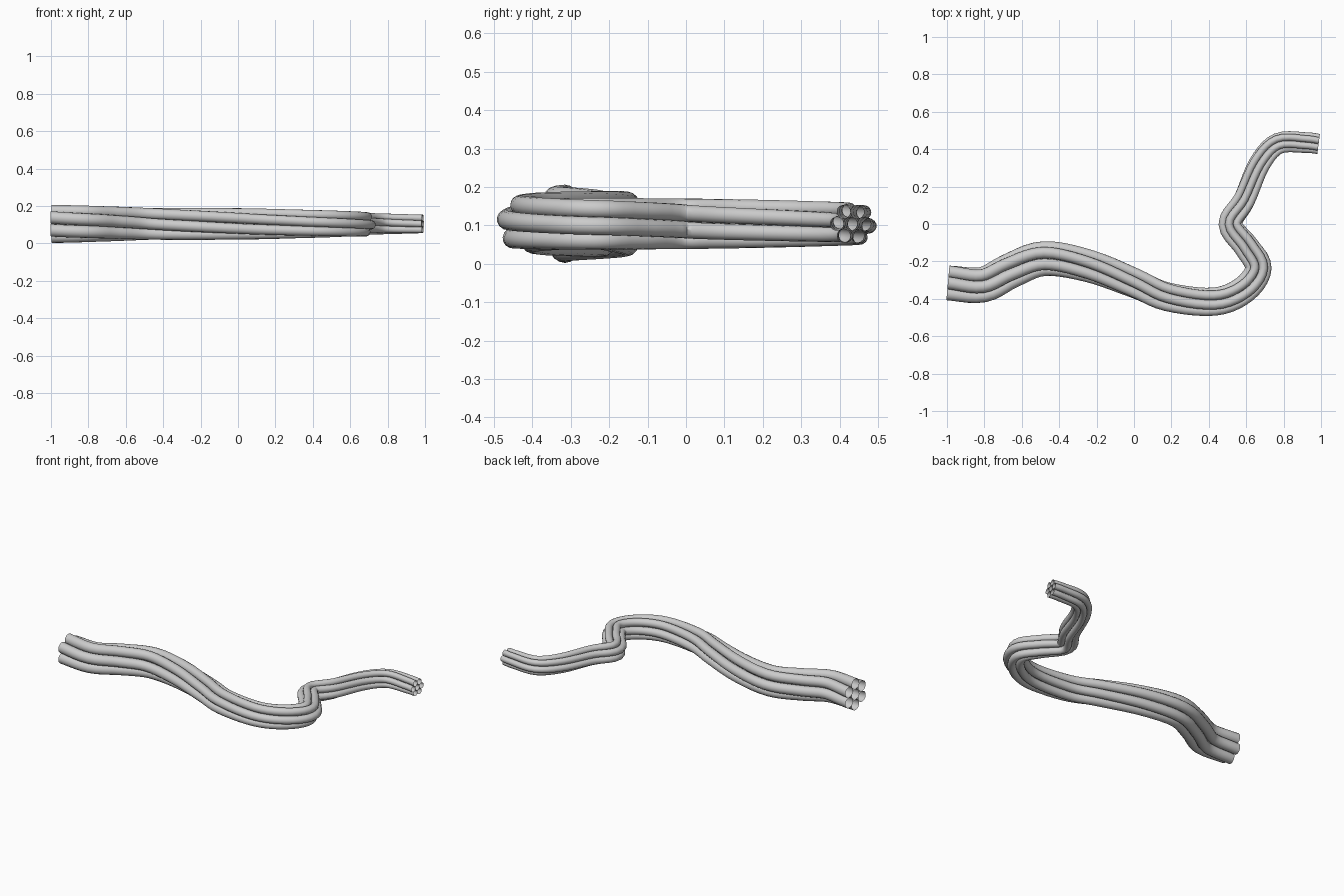
import bpy, bmesh, math
from mathutils import Vector

if "Cube" in bpy.data.objects:
    bpy.data.objects.remove(bpy.data.objects["Cube"])

# Centre line of the cable on the ground plane (x, y)
PATH = [(-0.995, -0.315), (-0.81, -0.325), (-0.66, -0.25), (-0.48, -0.185),
        (-0.24, -0.225), (0.0, -0.315), (0.18, -0.39), (0.43, -0.415),
        (0.59, -0.35), (0.665, -0.235), (0.60, -0.12), (0.515, 0.0),
        (0.59, 0.13), (0.67, 0.32), (0.77, 0.43), (0.92, 0.435), (0.987, 0.428)]
CENTRE_Z = 0.104
R_START, R_END = 0.034, 0.018        # strand radius, tapering
PHASE, TWIST = math.radians(90), math.radians(150)
SIDES, STEPS = 14, 5


def smooth_path(points, steps):
    """Catmull-Rom samples through the points."""
    p = [Vector((x, y, 0)) for x, y in points]
    p = [2 * p[0] - p[1]] + p + [2 * p[-1] - p[-2]]
    out = []
    for a, b, c, d in zip(p, p[1:], p[2:], p[3:]):
        for i in range(steps):
            t = i / steps
            out.append(0.5 * (2 * b + (c - a) * t + (2 * a - 5 * b + 4 * c - d) * t * t
                              + (3 * b - a - 3 * c + d) * t ** 3))
    return out + [p[-2]]


line = smooth_path(PATH, STEPS)
dist = [0.0]
for a, b in zip(line, line[1:]):
    dist.append(dist[-1] + (b - a).length)
UP = Vector((0, 0, 1))


def strand(name, angle, offset):
    """Open tube following the path; offset is in strand radii."""
    bm = bmesh.new()
    prev = None
    for i, c in enumerate(line):
        f = dist[i] / dist[-1]
        tangent = (line[min(i + 1, len(line) - 1)] - line[max(i - 1, 0)]).normalized()
        side = UP.cross(tangent)
        r = R_START + (R_END - R_START) * f
        a = angle + PHASE + TWIST * f
        mid = c + UP * CENTRE_Z + (side * math.cos(a) + UP * math.sin(a)) * r * offset
        ring = []
        for k in range(SIDES):
            b = a + 2 * math.pi * k / SIDES
            ring.append(bm.verts.new(mid + (side * math.cos(b) + UP * math.sin(b)) * r))
        if prev:
            for k in range(SIDES):
                n = (k + 1) % SIDES
                bm.faces.new((prev[k], prev[n], ring[n], ring[k]))
        prev = ring
    for face in bm.faces:
        face.smooth = True
    bmesh.ops.recalc_face_normals(bm, faces=bm.faces)
    mesh = bpy.data.meshes.new(name)
    bm.to_mesh(mesh)
    bm.free()
    bpy.context.collection.objects.link(bpy.data.objects.new(name, mesh))


# Core strand with six strands twisted around it
strand("core_strand", 0, 0)
for n in range(6):
    strand(f"outer_strand_{n + 1}", n * math.pi / 3, 2)
